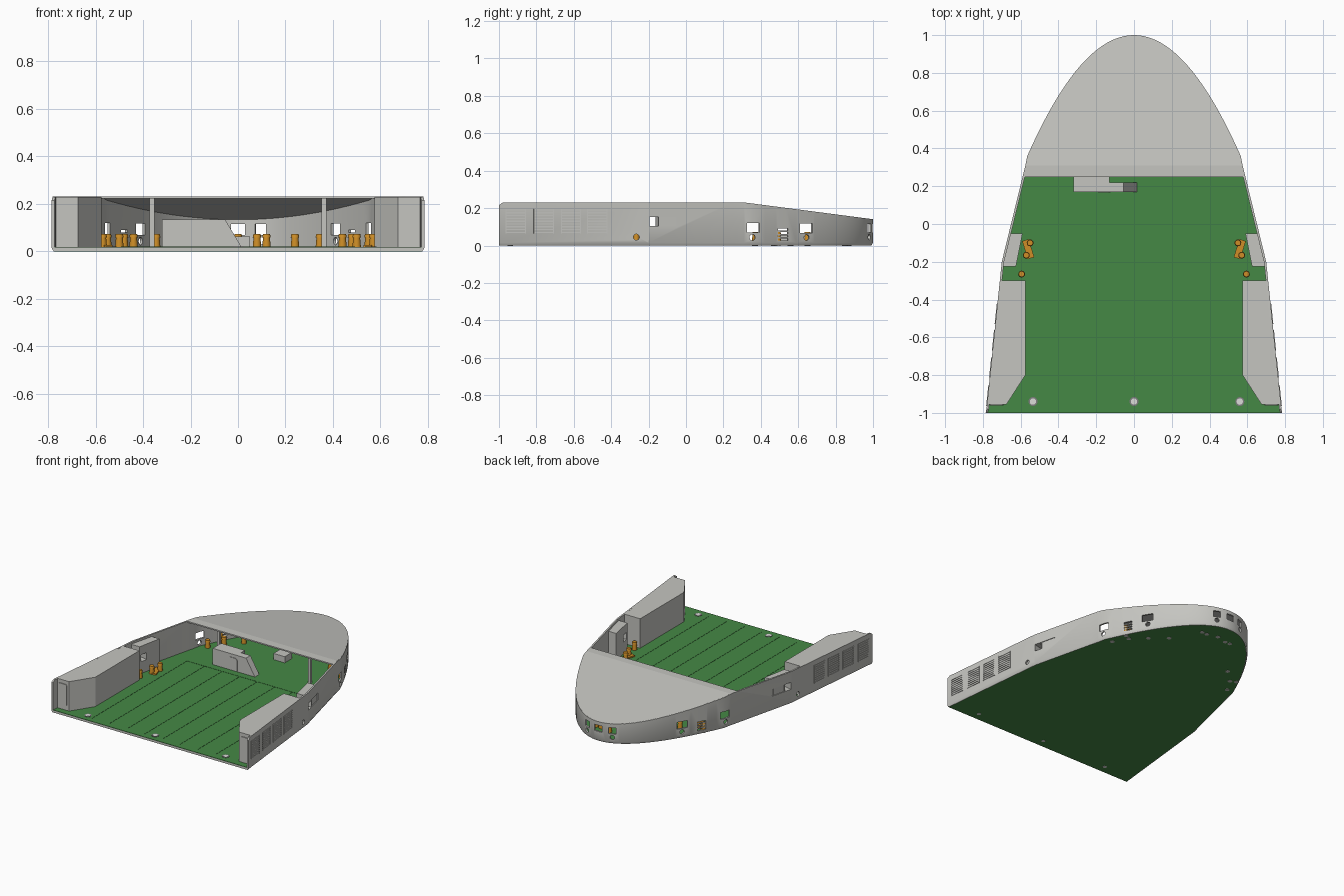
import bpy, bmesh, math
from mathutils import Matrix, Vector

if "Cube" in bpy.data.objects:
    bpy.data.objects.remove(bpy.data.objects["Cube"])


def mat(name, rgb):
    m = bpy.data.materials.new(name)
    m.diffuse_color = (*rgb, 1)
    m.use_nodes = True
    m.node_tree.nodes["Principled BSDF"].inputs["Base Color"].default_value = m.diffuse_color
    return m


GREY = mat("hull_grey", (0.56, 0.56, 0.53))
GREEN = mat("deck_green", (0.06, 0.25, 0.06))
OCHRE = mat("bollard_ochre", (0.62, 0.27, 0.02))
WHITE = mat("ring_white", (0.72, 0.72, 0.70))
DARK = mat("dark_grey", (0.2, 0.2, 0.2))


def finish(name, bm, m, smooth=False):
    bmesh.ops.recalc_face_normals(bm, faces=bm.faces)
    me = bpy.data.meshes.new(name)
    bm.to_mesh(me)
    bm.free()
    ob = bpy.data.objects.new(name, me)
    bpy.context.collection.objects.link(ob)
    me.materials.append(m)
    if smooth:
        bpy.ops.object.select_all(action='DESELECT')
        ob.select_set(True)
        bpy.context.view_layer.objects.active = ob
        bpy.ops.object.shade_smooth_by_angle(angle=math.radians(30))
    return ob


def add_prism(bm, pts, z0, z1, M=Matrix()):
    lo = [bm.verts.new(M @ Vector((x, y, z0))) for x, y in pts]
    hi = [bm.verts.new(M @ Vector((x, y, z1))) for x, y in pts]
    bm.faces.new(lo[::-1])
    bm.faces.new(hi)
    n = len(pts)
    for i in range(n):
        bm.faces.new((lo[i], lo[(i + 1) % n], hi[(i + 1) % n], hi[i]))


def add_box(bm, c, size, M=Matrix()):
    S = Matrix.Diagonal((*size, 1))
    bmesh.ops.create_cube(bm, size=1, matrix=M @ Matrix.Translation(c) @ S)


def add_cyl(bm, c, r, h, r2=None, M=Matrix(), seg=16):
    bmesh.ops.create_cone(bm, cap_ends=True, segments=seg, radius1=r, radius2=r if r2 is None else r2,
                          depth=h, matrix=M @ Matrix.Translation(c))


# Plan of the hull: straight tapering sides, then a parabolic nose
SIDE = [(0.785, -1), (0.781, -0.98), (0.70, -0.2), (0.59, 0.25), (0.575, 0.31), (0.565, 0.36)]
NA = 0.565
NB = 0.64


def wall(y):
    """Half-width and outward normal at a given y."""
    if y >= 0.36:
        x = NA * math.sqrt((1 - y) / NB)
        return x, Vector((2 * NB * x / NA**2, 1, 0)).normalized()
    for (xa, ya), (xb, yb) in zip(SIDE, SIDE[1:]):
        if y <= yb:
            return xa + (xb - xa) * (y - ya) / (yb - ya), Vector((yb - ya, xa - xb, 0)).normalized()


def top(y):
    if y < -0.98:
        return 0.23 - (-0.98 - y) * 0.75
    return 0.23 - max(0, y - 0.31) * 0.09 / 0.69


half = SIDE + [(NA * (1 - i / 20), 1 - NB * (1 - i / 20)**2) for i in range(1, 21)]
outline = half + [(-x, y) for x, y in half[-2::-1]]


def inset(d):
    res = []
    for i, (x, y) in enumerate(outline):
        a, b = outline[max(i - 1, 0)], outline[min(i + 1, len(outline) - 1)]
        t = Vector((b[0] - a[0], b[1] - a[1])).normalized()
        q = (x - t.y * d, y + t.x * d)
        res.append((q[0], -1) if i in (0, len(outline) - 1) else q)
    return res


# Hull shell, open at the stern
bm = bmesh.new()
rows = []
for o, b, n in zip(outline, inset(0.008), inset(0.012)):
    sec = [(*b, 0), (*o, 0.015), (*o, top(o[1])), (*n, top(n[1])), (*n, 0)]
    rows.append([bm.verts.new(p) for p in sec])
for a, b in zip(rows, rows[1:]):
    for k in range(5):
        bm.faces.new((a[k], a[(k + 1) % 5], b[(k + 1) % 5], b[k]))
bm.faces.new(rows[0])
bm.faces.new(rows[-1][::-1])
hull = finish("hull_shell", bm, GREY, True)


def side_frame(s, y, z):
    """Frame on the hull side: local x outward, y along, z up."""
    x, n = wall(y)
    ang = math.atan2(n.y, n.x * s)
    return Matrix.Translation((x * s, y, z)) @ Matrix.Rotation(ang, 4, 'Z')


# Mooring openings cut through the shell
bm = bmesh.new()
TURN = Matrix.Rotation(math.pi / 2, 4, 'Y')
for s in (1, -1):
    for y, z, w, h in ((0.36, 0.095, 0.07, 0.05), (0.52, 0.058, 0.06, 0.065),
                       (0.643, 0.093, 0.075, 0.05), (0.98, 0.092, 0.05, 0.045),
                       (-0.17, 0.128, 0.05, 0.05)):
        add_box(bm, (0, 0, 0), (0.06, w, h), side_frame(s, y, z))
    add_box(bm, (0, 0, 0), (0.012, 0.11, 0.05), side_frame(s, -0.088, 0.128))
    for y, z in ((0.355, 0.043), (0.645, 0.043), (-0.265, 0.045), (0.98, 0.045)):
        add_cyl(bm, (0, 0, 0), 0.016, 0.06, M=side_frame(s, y, z) @ TURN)
add_box(bm, (0, 1, 0.092), (0.06, 0.06, 0.045))
cut = finish("opening_cutter", bm, GREY)
cut.hide_render = True
cut.hide_viewport = True
mod = hull.modifiers.new("openings", 'BOOLEAN')
mod.operation = 'DIFFERENCE'
mod.object = cut
mod.solver = 'EXACT'

# Deck plate and stern sill
bm = bmesh.new()
add_prism(bm, inset(0.0085), 0.0, 0.018)
finish("deck", bm, GREEN)
bm = bmesh.new()
add_box(bm, (0, -0.9985, 0.008), (1.555, 0.004, 0.015))
finish("stern_sill", bm, GREY)

# Raised deck lane seams
bm = bmesh.new()
for i in range(8):
    add_box(bm, (-0.49 + 0.14 * i, -0.42, 0.018), (0.004, 1.08, 0.003))
add_box(bm, (0, 0.12, 0.018), (0.984, 0.004, 0.003))
finish("deck_seams", bm, GREEN)

# Foredeck roof, sloping to the nose
bm = bmesh.new()
ys = [0.25, 0.31, 0.36] + [y for x, y in half[6:-1]] + [0.9995]
prev = None
for y in ys:
    x = max(wall(y)[0] - 0.003, 0.001)
    z = top(y) + 0.0005
    cur = [bm.verts.new(p) for p in ((-x, y, z), (x, y, z), (x, y, z - 0.009), (-x, y, z - 0.009))]
    if prev:
        for k in range(4):
            bm.faces.new((prev[k], prev[(k + 1) % 4], cur[(k + 1) % 4], cur[k]))
    else:
        bm.faces.new(cur)
    prev = cur
bm.faces.new(prev)
finish("foredeck", bm, GREY)

# Side houses at the stern, and lockers further forward
for s, tag in ((1, "right"), (-1, "left")):
    bm = bmesh.new()
    pts = [(0.575, -0.30), (0.575, -0.80), (0.675, -0.955),
           (wall(-0.955)[0] - 0.004, -0.955), (wall(-0.30)[0] - 0.004, -0.30)]
    add_prism(bm, [(s * x, y) for x, y in pts], 0.018, 0.2295)
    finish("side_house_" + tag, bm, GREY)

    bm = bmesh.new()
    pts = [(0.59, -0.05), (0.625, -0.225), (wall(-0.225)[0] - 0.004, -0.225), (wall(-0.05)[0] - 0.004, -0.05)]
    add_prism(bm, [(s * x, y) for x, y in pts], 0.018, 0.215)
    locker = finish("side_locker_" + tag, bm, GREY)
    bm = bmesh.new()
    add_box(bm, (-0.03, 0, 0), (0.26, 0.05, 0.05), side_frame(s, -0.17, 0.128))
    c = finish("fairlead_cutter_" + tag, bm, GREY)
    c.hide_render = True
    c.hide_viewport = True
    m = locker.modifiers.new("fairlead", 'BOOLEAN')
    m.operation = 'DIFFERENCE'
    m.object = c
    m.solver = 'EXACT'

    # Rounded door on the stern face
    bm = bmesh.new()
    door = []
    for k, (cx, cz) in enumerate(((0.75, 0.19), (0.705, 0.19), (0.705, 0.06), (0.75, 0.06))):
        for j in range(5):
            a = (k + j / 4) * math.pi / 2
            door.append((s * (cx + 0.014 * math.cos(a)), cz + 0.014 * math.sin(a)))
    add_prism(bm, door, 0.954, 0.961, Matrix.Rotation(math.pi / 2, 4, 'X'))
    finish("stern_door_" + tag, bm, GREY)

    # Louvred vents on the hull side
    bm = bmesh.new()
    for y in (-0.91, -0.76, -0.615, -0.475):
        F = side_frame(s, y, 0.13)
        for k in range(9):
            add_box(bm, (0.0005, 0, -0.06 + 0.015 * k), (0.006, 0.1, 0.006), F)
        for e in (-0.052, 0.052):
            add_box(bm, (0.0005, e, 0), (0.006, 0.005, 0.13), F)
    for k in range(3):
        add_box(bm, (-0.008, 0, -0.017 + 0.017 * k), (0.008, 0.064, 0.008), side_frame(s, 0.52, 0.058))
    finish("vent_slats_" + tag, bm, GREY)

    # Pillar below the foredeck edge
    bm = bmesh.new()
    add_box(bm, (s * 0.362, 0.30, 0.121), (0.02, 0.02, 0.208))
    finish("pillar_" + tag, bm, GREY)

# Ramp house: block with a sloping end, a rear extension and a door
FLIP = Matrix.Rotation(math.pi / 2, 4, 'X')
bm = bmesh.new()
add_prism(bm, [(-0.32, 0.018), (0.015, 0.018), (-0.055, 0.135), (-0.32, 0.135)], -0.22, -0.17, FLIP)
add_box(bm, (-0.225, 0.24, 0.0765), (0.19, 0.05, 0.117))
finish("ramp_house", bm, GREY)
bm = bmesh.new()
add_prism(bm, [(-0.19, 0.02), (-0.125, 0.02), (-0.125, 0.1), (-0.135, 0.112), (-0.18, 0.112), (-0.19, 0.1)],
          -0.18, -0.166, FLIP)
finish("ramp_house_door", bm, GREY)
bm = bmesh.new()
add_box(bm, (0.005, 0.5, 0.04), (0.09, 0.08, 0.045))
finish("foredeck_hatch_box", bm, GREY)

# Bollards, with grey rings on the underside
spots = [(0.55, -0.10), (0.57, -0.165), (0.595, -0.265), (0.50, 0.37), (0.44, 0.47),
         (0.48, 0.49), (0.345, 0.56), (0.12, 0.85), (0.08, 0.85)]
spots = [(s * x, y) for x, y in spots for s in (1, -1)] + [(0, 0.87), (0.24, 0.65)]
bm = bmesh.new()
low = bmesh.new()
for x, y in spots:
    add_cyl(bm, (x, y, 0.04), 0.018, 0.044, 0.014)
    add_cyl(bm, (x, y, 0.066), 0.018, 0.014, 0.015)
    if y > 0.3:
        add_cyl(low, (x, y, 0.0), 0.016, 0.003)
for s in (1, -1):
    add_box(bm, (0, 0, 0.022), (0.036, 0.1, 0.01),
            Matrix.Translation((s * 0.56, -0.133, 0)) @ Matrix.Rotation(-s * 0.3, 4, 'Z'))
finish("bollards", bm, OCHRE, True)
finish("keel_rings", low, GREY)

# Stern deck rings with dark rims
rim, ring = bmesh.new(), bmesh.new()
for x in (-0.535, 0, 0.56):
    add_cyl(rim, (x, -0.94, 0.0185), 0.024, 0.003, seg=20)
    add_cyl(ring, (x, -0.94, 0.0195), 0.017, 0.003, seg=20)
    add_cyl(ring, (x, -0.94, 0.0), 0.014, 0.003, seg=20)
finish("deck_ring_rims", rim, DARK)
finish("deck_rings", ring, WHITE)
